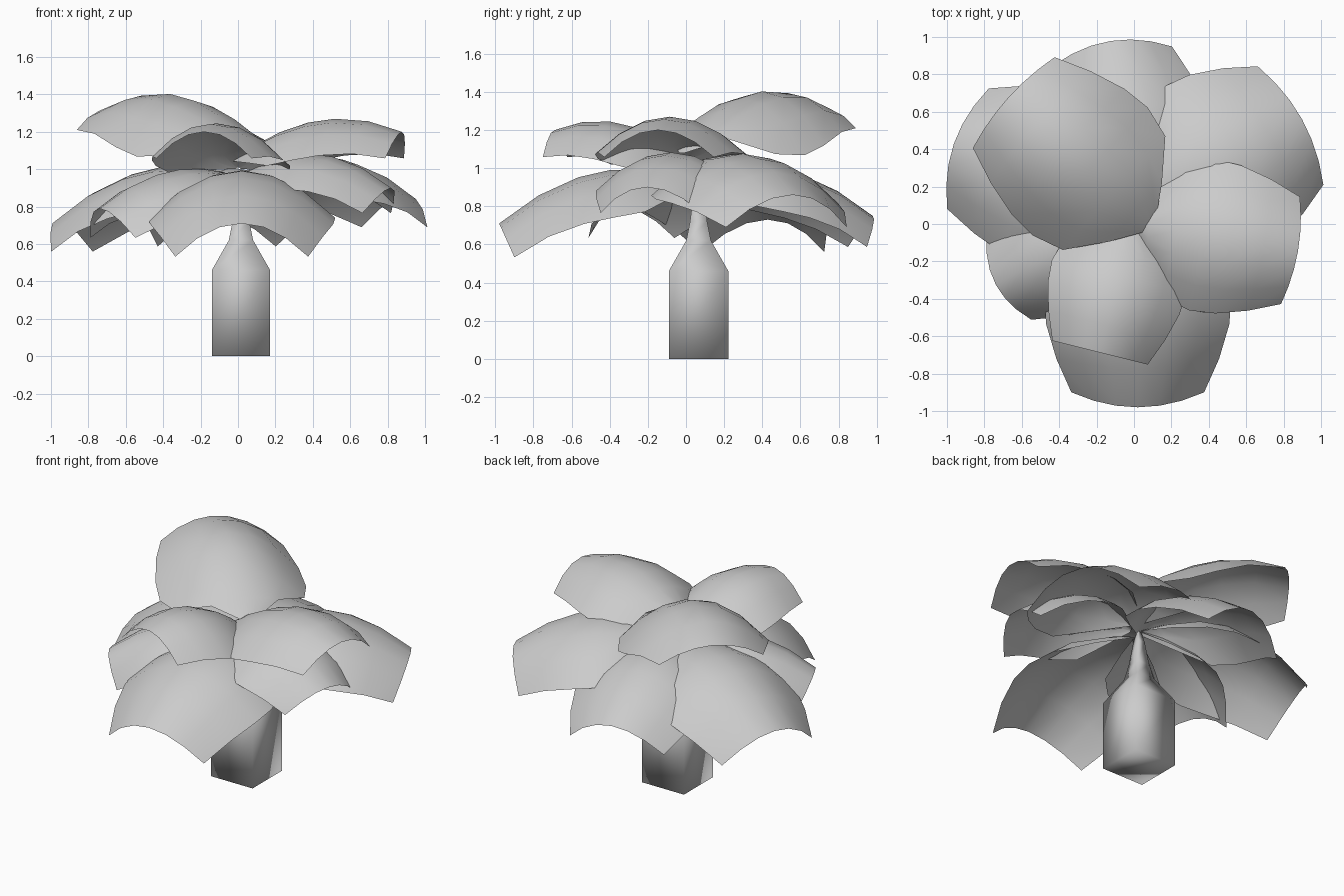
import bpy
import bmesh
from math import cos, sin, radians
from mathutils import Vector

cube = bpy.data.objects.get("Cube")
if cube:
    bpy.data.objects.remove(cube, do_unlink=True)

# One plain grey for the whole plant
grey = bpy.data.materials.new("plain_grey")
grey.use_nodes = True
COLOUR = (0.6, 0.6, 0.6, 1)
grey.diffuse_color = COLOUR
grey.node_tree.nodes["Principled BSDF"].inputs["Base Color"].default_value = COLOUR


def make_object(name, bm):
    bmesh.ops.recalc_face_normals(bm, faces=bm.faces)
    for face in bm.faces:
        face.smooth = True
    mesh = bpy.data.meshes.new(name)
    bm.to_mesh(mesh)
    bm.free()
    mesh.materials.append(grey)
    obj = bpy.data.objects.new(name, mesh)
    bpy.context.collection.objects.link(obj)
    return obj


# Square bottle-shaped trunk tapering to a point inside the crown
bm = bmesh.new()
rings = []
for half, z in [(0.156, 0), (0.156, 0.46), (0.065, 0.62), (0.045, 0.72), (0.025, 0.88), (0.005, 0.98)]:
    rings.append([bm.verts.new((0.016 + sx * half, 0.066 + sy * half, z))
                  for sx, sy in ((-1, -1), (1, -1), (1, 1), (-1, 1))])
for low, high in zip(rings, rings[1:]):
    for i in range(4):
        j = (i + 1) % 4
        bm.faces.new((low[i], low[j], high[j], high[i]))
bm.faces.new(rings[0])
bm.faces.new(rings[-1])
make_object("trunk", bm)

# Share of the leaf length, share of the half width
OUTLINE = [(0, 0.04), (0.12, 0.46), (0.27, 0.89), (0.44, 1), (0.6, 0.98), (0.8, 0.87), (1, 0.71)]
ACROSS = 6


def leaf(name, angle, base, length, half_width, ridge, droop, bulge=0.08, flatten=1):
    """Arched sheet: ridge gives the heights at base, middle and tip;
    bulge rounds the tip and flatten takes droop away from the narrow ends."""
    z0, zm, z1 = ridge
    bend = 2 * (z0 + z1 - 2 * zm)
    rise = z1 - z0 - bend
    along = Vector((cos(radians(angle)), sin(radians(angle)), 0))
    side = Vector((-along.y, along.x, 0))
    bm = bmesh.new()
    rows = []
    for t, w in OUTLINE:
        row = []
        for i in range(ACROSS + 1):
            u = 2 * i / ACROSS - 1
            p = Vector((*base, z0 + rise * t + bend * t * t - droop * w ** flatten * u * u))
            p += along * (length * t - bulge * t * t * u * u) + side * (half_width * w * u)
            row.append(bm.verts.new(p))
        rows.append(row)
    for a, b in zip(rows, rows[1:]):
        for i in range(ACROSS):
            bm.faces.new((a[i], b[i], b[i + 1], a[i + 1]))
    obj = make_object(name, bm)
    # Upper side faces up
    if sum(f.normal.z for f in obj.data.polygons) < 0:
        obj.data.flip_normals()


# Upper tier
leaf("upper_leaf_back_right", 138, (0.1, -0.02), 1.04, 0.46, (1.08, 1.385, 1.325), 0.3, 0.04, 2.8)
leaf("upper_leaf_left", -10, (-0.02, 0.01), 0.91, 0.41, (1.05, 1.26, 1.2), 0.2, 0.04)
leaf("upper_leaf_front", 256, (0.0, 0.04), 0.75, 0.37, (1.01, 1.23, 1.2), 0.2, 0.0)

# Lower tier
leaf("lower_leaf_back_left", 29, (0.05, 0.09), 0.97, 0.51, (0.99, 1.07, 0.86), 0.24, 0.07)
leaf("lower_leaf_left", -16, (0.04, 0.02), 0.81, 0.39, (0.98, 1.08, 0.9), 0.19)
leaf("lower_leaf_back", 99, (0.02, 0.06), 0.93, 0.45, (0.95, 0.99, 0.75), 0.23)
leaf("lower_leaf_right", 161, (0.02, 0.09), 1.04, 0.48, (0.95, 1.0, 0.73), 0.24)
leaf("lower_leaf_front_right", 208, (0.02, 0.08), 0.86, 0.36, (0.95, 0.99, 0.79), 0.22)
leaf("lower_leaf_front", 270, (0.02, 0.06), 1.04, 0.5, (0.92, 0.98, 0.71), 0.25)
